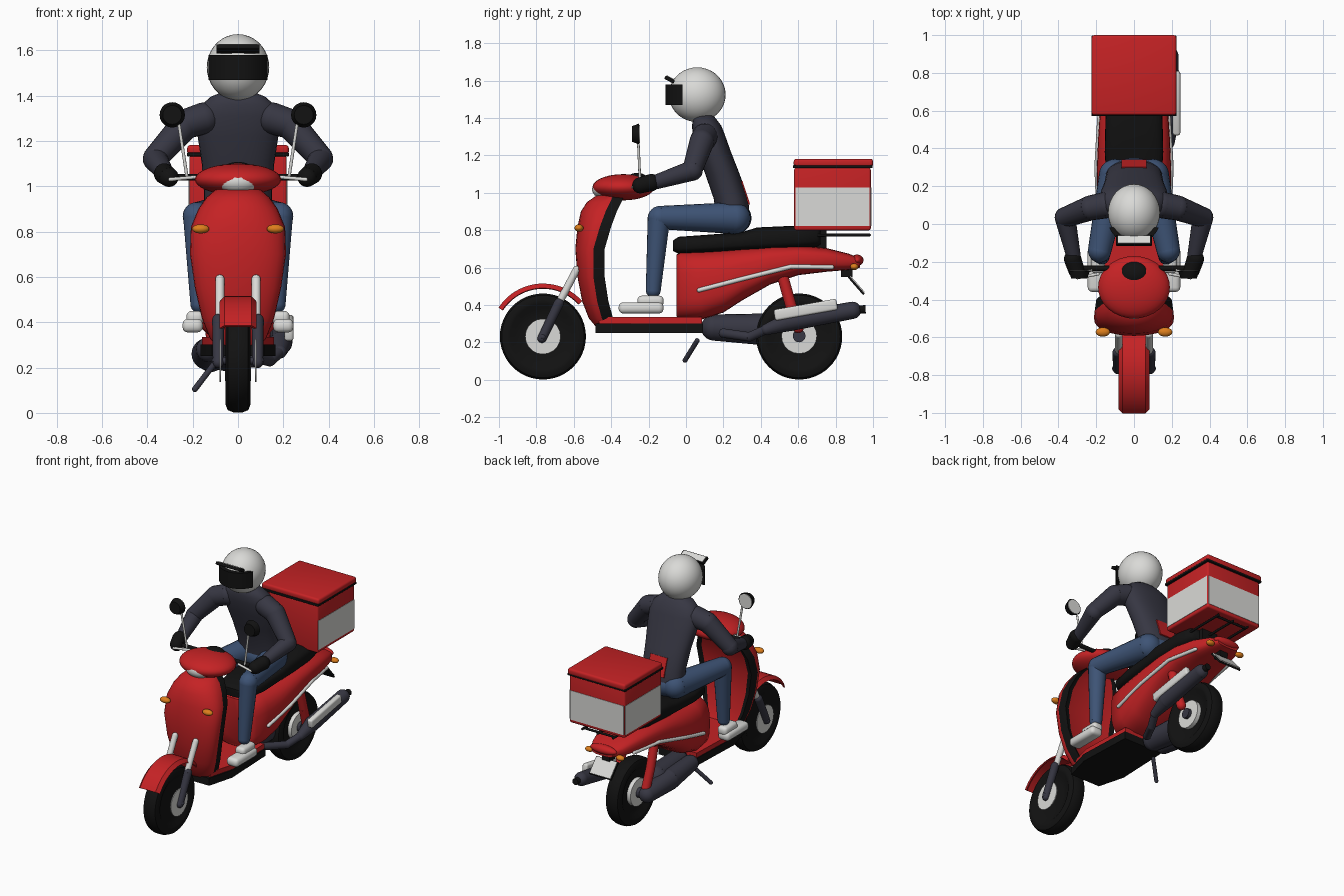
import bpy, bmesh, math
from mathutils import Vector, Matrix

cube = bpy.data.objects.get("Cube")
if cube:
    bpy.data.objects.remove(cube, do_unlink=True)


def material(name, r, g, b):
    m = bpy.data.materials.new(name)
    m.use_nodes = True
    m.diffuse_color = (r, g, b, 1)
    m.node_tree.nodes["Principled BSDF"].inputs["Base Color"].default_value = (r, g, b, 1)
    return m


RED = material("red paint", .56, .016, .018)
BLACK = material("black rubber", .006, .006, .006)
WHITE = material("white", .7, .7, .68)
DARK = material("dark slate", .038, .038, .056)
DENIM = material("denim blue", .048, .088, .18)
ORANGE = material("amber", .72, .21, .012)


def finish(name, bm, *mats, angle=40):
    bmesh.ops.recalc_face_normals(bm, faces=bm.faces)
    me = bpy.data.meshes.new(name)
    bm.to_mesh(me)
    bm.free()
    for m in mats:
        me.materials.append(m)
    for p in me.polygons:
        p.use_smooth = True
    me.set_sharp_from_angle(angle=math.radians(angle))
    ob = bpy.data.objects.new(name, me)
    bpy.context.scene.collection.objects.link(ob)
    return ob


def loft(name, rings, *mats, rule=None, angle=40):
    """Skin closed rings of points; rule(column) picks the material."""
    bm = bmesh.new()
    vs = [[bm.verts.new(p) for p in ring] for ring in rings]
    n = len(vs[0])
    for a, b in zip(vs, vs[1:]):
        for i in range(n):
            f = bm.faces.new((a[i], a[(i + 1) % n], b[(i + 1) % n], b[i]))
            f.material_index = rule(i) if rule else 0
    bm.faces.new(vs[0])
    bm.faces.new(vs[-1])
    return finish(name, bm, *mats, angle=angle)


def oval(hu, hv, power=1.0, n=28):
    for i in range(n):
        a = math.tau * i / n
        c, s = math.cos(a), math.sin(a)
        yield (hu * math.copysign(abs(c) ** power, c), hv * math.copysign(abs(s) ** power, s))


def ball(name, loc, size, mat):
    bm = bmesh.new()
    bmesh.ops.create_uvsphere(bm, u_segments=32, v_segments=18, radius=1,
                              matrix=Matrix.Translation(loc) @ Matrix.Diagonal((*size, 1)))
    return finish(name, bm, mat)


def rod(name, pts, radii, mat, round_ends=True):
    """Tapered segments with round joints."""
    bm = bmesh.new()
    pts = [Vector(p) for p in pts]
    if not isinstance(radii, (list, tuple)):
        radii = [radii] * len(pts)
    for p, q, r, s in zip(pts, pts[1:], radii, radii[1:]):
        d = q - p
        turn = d.to_track_quat('Z', 'Y').to_matrix().to_4x4()
        bmesh.ops.create_cone(bm, cap_ends=True, segments=20, radius1=r, radius2=s, depth=d.length,
                              matrix=Matrix.Translation((p + q) / 2) @ turn)
    for i, (p, r) in enumerate(zip(pts, radii)):
        if round_ends or 0 < i < len(pts) - 1:
            bmesh.ops.create_uvsphere(bm, u_segments=20, v_segments=12, radius=r,
                                      matrix=Matrix.Translation(p))
    return finish(name, bm, mat)


def block(name, loc, size, mat, bevel=0.0, tilt=0.0):
    bm = bmesh.new()
    bmesh.ops.create_cube(bm, size=1, matrix=Matrix.Diagonal((*size, 1)))
    if bevel:
        bmesh.ops.bevel(bm, geom=bm.edges[:], offset=bevel, segments=3, profile=.5, affect='EDGES')
    bm.transform(Matrix.Translation(loc) @ Matrix.Rotation(math.radians(tilt), 4, 'X'))
    return finish(name, bm, mat)


# Wheels
def wheel(name, y, z):
    half = [(.03, .1), (.036, .15), (.052, .175), (.055, .195), (.045, .22), (.02, .23)]
    profile = [(-x, r) for x, r in half] + half[::-1]
    loft(name, [[(x, y + u, z + v) for u, v in oval(r, r, n=48)] for x, r in profile], BLACK)


wheel("front_wheel", -.765, .232)
wheel("rear_wheel", .605, .232)
rod("front_axle", [(-.1, -.765, .23), (.1, -.765, .23)], .016, DARK)
for s, side in ((1, "left"), (-1, "right")):
    rod(f"brake_disc_{side}", [(s * .075, -.765, .232), (s * .081, -.765, .232)], .095, WHITE, False)
    rod(f"rear_wheel_disc_{side}", [(s * .02, .605, .235), (s * .058, .605, .235)], .095, WHITE, False)
    rod(f"rear_hub_{side}", [(s * .03, .605, .235), (s * .08, .605, .235)], .034, DARK, False)
    # Fork
    rod(f"fork_lower_{side}", [(s * .087, -.77, .222), (s * .087, -.68, .41)], [.024, .027], DARK)
    rod(f"fork_upper_{side}", [(s * .08, -.69, .39), (s * .08, -.585, .59)], .02, WHITE)

# Front mudguard
section = [(-.082, -.024), (-.06, 0), (.06, 0), (.082, -.024), (.072, -.028), (.055, -.012), (-.055, -.012), (-.072, -.028)]
loft("front_mudguard", [[(x, -.765 + (.283 + d) * math.cos(a), .232 + (.283 + d) * math.sin(a)) for x, d in section]
                        for a in (math.radians(147 - 5.25 * i) for i in range(21))], RED)

# Leg shield: curved front, black side band, flat inner panel
levels = [  # z, front y, side y, half width
    (.27, -.47, -.42, .08), (.33, -.52, -.45, .125), (.42, -.555, -.475, .16), (.55, -.58, -.495, .19),
    (.7, -.592, -.495, .212), (.82, -.58, -.46, .208), (.9, -.562, -.43, .175), (.95, -.53, -.405, .14),
    (.985, -.48, -.39, .1)]


def shield_ring(z, front, back, w):
    arc = [math.pi * i / 16 for i in range(17)]
    ring = [(-w * math.cos(a), back + (front - back) * math.sin(a) ** .8, z) for a in arc]
    return ring + [(w * .96, back + .06, z), (w * .8, back + .05, z), (-w * .8, back + .05, z), (-w * .96, back + .06, z)]


loft("leg_shield", [shield_ring(*l) for l in levels], RED, BLACK,
     rule=lambda i: 1 if i in (16, 17, 19, 20) else 0)

# Footboard
outline = [(-.15, .09), (.15, .09), (.165, -.3), (.115, -.485), (-.115, -.485), (-.165, -.3)]
for name, z0, z1, k, mat in (("floor_underside", .25, .302, 1, BLACK), ("footboard", .295, .335, .96, RED)):
    loft(name, [[(x * k, y * k, z) for x, y in outline] for z in (z0, z1)], mat)

# Rear bodywork and seat
body = [  # y, bottom, top, half width
    (-.05, .34, .67, .135), (-.03, .325, .682, .165), (.08, .322, .687, .185), (.2, .36, .695, .195),
    (.3, .425, .705, .196), (.45, .51, .718, .19), (.6, .56, .72, .18), (.75, .578, .705, .155),
    (.87, .588, .675, .12), (.93, .6, .65, .08)]
loft("rear_body", [[(u, y, (b + t) / 2 + v) for u, v in oval(w, (t - b) / 2, .65)] for y, b, t, w in body], RED, angle=50)
seat = [(-.07, .69, .745, .08), (-.04, .675, .765, .12), (.1, .68, .775, .145), (.3, .69, .79, .15),
        (.38, .69, .815, .155), (.6, .7, .825, .15), (.7, .71, .82, .13), (.72, .725, .8, .11)]
loft("seat", [[(u, y, (b + t) / 2 + v) for u, v in oval(w, (t - b) / 2, .6)] for y, b, t, w in seat], BLACK, angle=50)

# Tail
ball("tail_light", (0, .915, .64), (.1, .034, .03), RED)
block("number_plate_back", (0, .91, .505), (.17, .012, .125), BLACK, tilt=41)
block("number_plate", (0, .916, .511), (.16, .006, .115), WHITE, tilt=41)
block("plate_bracket", (0, .86, .57), (.06, .06, .04), BLACK)

# Engine, swing arm, stand
rod("engine", [(-.04, .15, .28), (-.06, .42, .27)], [.07, .085], DARK)
rod("transmission_case", [(-.13, .14, .28), (-.135, .38, .26), (-.12, .6, .235)], [.055, .07, .055], DARK)
rod("side_stand", [(-.11, .06, .21), (-.19, -.005, .105)], .013, DARK)

# Exhaust
rod("exhaust_pipe", [(.06, .2, .25), (.14, .34, .23), (.19, .44, .275)], .025, DARK)
rod("muffler", [(.185, .43, .27), (.19, .55, .31), (.19, .89, .372)], [.03, .05, .046], DARK)
rod("exhaust_tip", [(.19, .9, .374), (.19, .96, .378)], .022, BLACK, False)
block("heat_shield", (.225, .64, .375), (.04, .34, .06), WHITE, .012, 10)

# Luggage rack and delivery box
for x in (-.12, 0, .12):
    rod("rack_rail", [(x, .55, .772), (x, .98, .775)], .008, BLACK)
for y in (.62, .96):
    rod("rack_bar", [(-.12, y, .775), (.12, y, .775)], .008, BLACK)
block("rack_mount", (0, .68, .755), (.12, .14, .1), BLACK)
block("box_body", (0, .783, .967), (.43, .41, .335), RED, .012)
block("box_seam", (0, .784, 1.14), (.45, .426, .016), BLACK, .004)
block("box_lid", (0, .788, 1.16), (.448, .424, .044), RED, .014)
for s in (1, -1):
    block("box_side_panel", (s * .2145, .783, .925), (.006, .395, .205), WHITE)
block("box_back_panel", (0, .9875, .925), (.415, .006, .205), WHITE)

# Handlebar cowl, headlight, dial
ball("handlebar_cowl", (0, -.335, 1.03), (.19, .165, .07), RED)
ball("headlight", (0, -.44, 1.02), (.09, .062, .052), WHITE)
ball("instrument_dial", (0, -.26, 1.065), (.075, .06, .042), BLACK)
rod("handlebar", [(-.33, -.235, 1.04), (.33, -.235, 1.04)], .014, BLACK)

# Mirrored bike and rider parts
for s, side in ((1, "left"), (-1, "right")):
    def m(*pts):
        return [(s * x, y, z) for x, y, z in pts]

    ball(f"front_indicator_{side}", (s * .165, -.572, .812), (.038, .024, .02), ORANGE)
    ball(f"rear_indicator_{side}", (s * .12, .9, .605), (.03, .022, .018), ORANGE)
    rod(f"side_trim_{side}", m((.188, .07, .48), (.198, .3, .54), (.183, .56, .605), (.143, .78, .603)), .012, WHITE)
    rod(f"shock_{side}", m((.115, .515, .56), (.115, .56, .4), (.11, .6, .28)), .03, RED)
    rod(f"brake_lever_{side}", m((.19, -.265, 1.04), (.3, -.285, 1.03)), .008, WHITE)
    rod(f"mirror_stem_{side}", m((.225, -.245, 1.04), (.26, -.255, 1.27), (.285, -.262, 1.3)), .007, WHITE)
    rod(f"mirror_shell_{side}", m((.29, -.288, 1.315), (.29, -.25, 1.315)), [.042, .056], BLACK, False)
    rod(f"mirror_glass_{side}", m((.29, -.251, 1.315), (.29, -.246, 1.315)), .049, WHITE, False)

    rod(f"upper_arm_{side}", m((.15, .1, 1.3), (.23, .085, 1.275), (.365, .035, 1.125)), [.07, .066, .054], DARK)
    rod(f"forearm_{side}", m((.365, .035, 1.12), (.32, -.17, 1.055)), [.055, .038], DARK)
    rod(f"glove_{side}", m((.325, -.185, 1.055), (.305, -.245, 1.04)), [.046, .043], BLACK)
    rod(f"thigh_{side}", m((.1, .26, .865), (.182, -.14, .868)), [.085, .062], DENIM)
    rod(f"shin_{side}", m((.182, -.145, .865), (.17, -.175, .48)), [.06, .04], DENIM)
    block(f"shoe_{side}", (s * .2, -.24, .385), (.09, .24, .06), WHITE, .024)
    block(f"shoe_top_{side}", (s * .19, -.19, .42), (.075, .14, .06), WHITE, .022)

# Rider torso and helmet
ball("hips", (0, .25, .865), (.17, .1, .09), DENIM)
torso = [(.89, .25, .09, .15), (.97, .24, .092, .15), (1.1, .195, .092, .16), (1.22, .15, .09, .178),
         (1.31, .122, .086, .182), (1.36, .11, .078, .16), (1.395, .1, .062, .12), (1.42, .1, .04, .06)]
loft("jacket", [[(u, c + v, z) for u, v in oval(w, d, .85)] for z, c, d, w in torso], DARK, angle=60)
block("jacket_back_patch", (0, .318, 1.0), (.13, .009, .13), RED, tilt=18)
ball("helmet", (0, .06, 1.525), (.138, .152, .146), WHITE)
sweep = [math.radians(28 + 6.2 * i) for i in range(21)]
loft("visor", [[(.148 * math.cos(a), .06 - .17 * math.sin(a), z) for a in sweep] for z in (1.47, 1.58)], BLACK)
block("visor_peak_frame", (0, -.088, 1.606), (.19, .056, .02), BLACK, .004, -28)
block("visor_peak", (0, -.083, 1.614), (.17, .044, .008), WHITE, tilt=-28)
